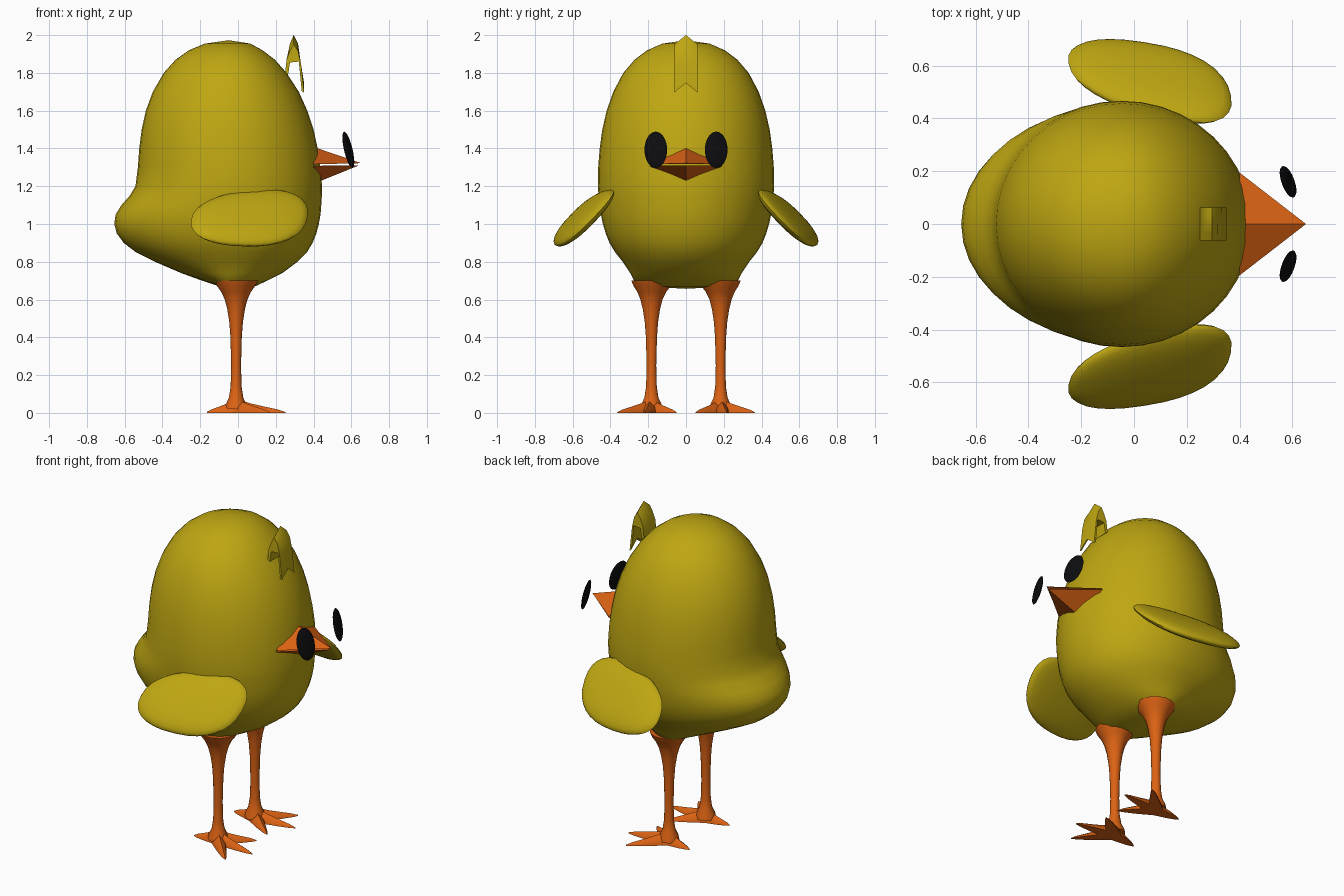
import bpy, bmesh, math
from mathutils import Vector

if "Cube" in bpy.data.objects:
    bpy.data.objects.remove(bpy.data.objects["Cube"])


def material(name, rgb):
    m = bpy.data.materials.new(name)
    m.diffuse_color = (*rgb, 1)
    m.use_nodes = True
    m.node_tree.nodes["Principled BSDF"].inputs["Base Color"].default_value = m.diffuse_color
    return m


YELLOW = material("chick yellow", (0.52, 0.385, 0.006))
ORANGE = material("leg orange", (0.72, 0.125, 0.007))
BLACK = material("eye black", (0.004, 0.004, 0.005))


def finish(name, bm, mat, angle=50):
    """Turn a bmesh into a named object, smooth below the given angle."""
    bmesh.ops.recalc_face_normals(bm, faces=bm.faces)
    mesh = bpy.data.meshes.new(name)
    bm.to_mesh(mesh)
    bm.free()
    mesh.materials.append(mat)
    ob = bpy.data.objects.new(name, mesh)
    bpy.context.collection.objects.link(ob)
    if angle:
        bpy.ops.object.select_all(action='DESELECT')
        ob.select_set(True)
        bpy.context.view_layer.objects.active = ob
        bpy.ops.object.shade_smooth_by_angle(angle=math.radians(angle))
    return ob


def loft(bm, rings, start=None, end=None):
    """Bridge closed rings; close the ends with a pole point or a flat cap."""
    loops = [[bm.verts.new(p) for p in r] for r in rings]
    n = len(loops[0])
    for a, b in zip(loops, loops[1:]):
        for i in range(n):
            j = (i + 1) % n
            bm.faces.new((a[i], a[j], b[j], b[i]))
    for loop, pole in ((loops[0], start), (loops[-1], end)):
        if pole is None:
            bm.faces.new(loop)
        else:
            v = bm.verts.new(pole)
            for i in range(n):
                bm.faces.new((loop[i], loop[(i + 1) % n], v))


def angles(n):
    return [2 * math.pi * i / n for i in range(n)]


def signed_pow(v, e):
    return math.copysign(abs(v) ** e, v)


# Body: height, back x, front x, half width
SECTIONS = [
    (0.67, -0.10, 0.09, 0.23), (0.70, -0.19, 0.155, 0.275),
    (0.74, -0.30, 0.235, 0.295), (0.80, -0.44, 0.315, 0.335),
    (0.85, -0.54, 0.365, 0.375), (0.90, -0.605, 0.395, 0.405),
    (0.95, -0.642, 0.415, 0.425), (1.00, -0.655, 0.428, 0.44),
    (1.05, -0.648, 0.437, 0.45), (1.10, -0.617, 0.441, 0.458),
    (1.15, -0.573, 0.444, 0.463), (1.20, -0.543, 0.445, 0.467),
    (1.30, -0.53, 0.437, 0.465), (1.40, -0.523, 0.422, 0.457),
    (1.50, -0.51, 0.40, 0.443), (1.60, -0.488, 0.367, 0.42),
    (1.70, -0.451, 0.322, 0.385), (1.80, -0.393, 0.257, 0.332),
    (1.87, -0.33, 0.195, 0.272), (1.92, -0.26, 0.13, 0.205),
    (1.955, -0.175, 0.065, 0.125)]
CX = -0.045


def body_ring(z, back, front, half):
    ring = []
    for a in angles(40):
        c = math.cos(a)
        reach = front - CX if c > 0 else CX - back
        ring.append((CX + reach * c, half * math.sin(a), z))
    return ring


bm = bmesh.new()
loft(bm, [body_ring(*s) for s in SECTIONS], (-0.01, 0, 0.657), (-0.05, 0, 1.973))
finish("body", bm, YELLOW, 70)

# Beak: upper and lower halves with a thin gap between them
for name, z_edge, z_ridge in (("upper_beak", 1.316, 1.408), ("lower_beak", 1.308, 1.213)):
    bm = bmesh.new()
    base = [bm.verts.new(p) for p in
            ((0.40, -0.195, z_edge), (0.40, 0.195, z_edge), (0.40, 0, z_ridge))]
    tip = bm.verts.new((0.652 if z_ridge > z_edge else 0.64, 0,
                        1.322 if z_ridge > z_edge else 1.31))
    bm.faces.new(base)
    for i in range(3):
        bm.faces.new((base[i], base[(i + 1) % 3], tip))
    finish(name, bm, ORANGE, 0)

# Head tuft: folded strip, pointed on top, with a notched front end
bm = bmesh.new()
columns = []
for y, apex, shoulder, notch in ((-0.062, 1.95, 1.915, 1.695), (-0.04, 1.968, 1.93, 1.715),
                                 (0, 2.0, 1.955, 1.745), (0.04, 1.968, 1.93, 1.715),
                                 (0.062, 1.95, 1.915, 1.695)):
    columns.append([(x, y, z) for x, z in (
        (0.25, 1.80), (0.257, 1.87), (0.275, shoulder), (0.295, apex),
        (0.318, shoulder), (0.333, 1.85), (0.35, notch), (0.337, notch + 0.01),
        (0.322, 1.86), (0.275, 1.855), (0.265, 1.79))])
loft(bm, columns)
finish("head_tuft", bm, YELLOW, 45)

LEG = [(0.70, 0.115), (0.67, 0.100), (0.64, 0.078), (0.60, 0.060), (0.55, 0.047),
       (0.48, 0.036), (0.40, 0.030), (0.25, 0.026), (0.14, 0.029),
       (0.08, 0.038), (0.045, 0.055), (0.02, 0.06)]
TOES = [(0.25, 0.215), (0.165, 0.362), (0.165, 0.052), (-0.165, 0.20)]
FOOT = Vector((-0.01, 0.185))

for s, side in ((-1, "right"), (1, "left")):
    # Leg: flared tube
    bm = bmesh.new()
    loft(bm, [[(-0.01 + r * math.cos(a), s * (0.183 - 0.1 * max(0, r - 0.06)
               + r * math.sin(a)), z) for a in angles(14)] for z, r in LEG])
    finish(side + "_leg", bm, ORANGE, 60)

    # Foot: four flat-bottomed tapering toes
    bm = bmesh.new()
    for toe in TOES:
        along = Vector(toe) - FOOT
        across = Vector((-along.y, along.x)).normalized()
        rings = []
        for t, w, h in ((0, 0.042, 0.075), (0.3, 0.034, 0.05), (0.6, 0.025, 0.032),
                        (0.85, 0.014, 0.018), (1, 0.003, 0.005)):
            c = FOOT + along * t
            ring = []
            for k, up in ((-1, 0), (-0.85, 0.5), (0, 1), (0.85, 0.5), (1, 0)):
                p = c + across * w * k
                ring.append((p.x, s * p.y, h * up))
            rings.append(ring)
        loft(bm, rings)
    finish(side + "_foot", bm, ORANGE, 50)

    # Wing: flattened rounded paddle sloping outwards and down
    centre = Vector((0.06, s * 0.547, 1.03))
    u = Vector((0.308, s * -0.062, 0.008))
    v = Vector((-0.025, s * 0.150, -0.158))
    n = u.cross(v).normalized() * 0.042
    bm = bmesh.new()
    rings = []
    for i in range(1, 12):
        lat = -math.pi / 2 + math.pi * i / 12
        r = math.cos(lat) ** 0.8
        ring = []
        for a in angles(32):
            pu = r * signed_pow(math.cos(a), 0.85)
            pv = r * signed_pow(math.sin(a), 0.85) * (0.92 + 0.1 * pu)
            ring.append(centre + u * pu + v * pv + n * math.sin(lat))
        rings.append(ring)
    loft(bm, rings, centre - n, centre + n)
    finish(side + "_wing", bm, YELLOW, 60)

    # Eye: thin oval disc tilted back and outwards, set ahead of the face
    centre = Vector((0.584, s * 0.16, 1.393))
    a1 = Vector((-0.019, s * 0.060, 0))
    a2 = Vector((-0.022, 0, 0.096))
    n = a1.cross(a2).normalized() * 0.014
    bm = bmesh.new()
    rings = []
    for i in range(1, 8):
        lat = -math.pi / 2 + math.pi * i / 8
        rings.append([centre + (a1 * math.cos(a) + a2 * math.sin(a)) * math.cos(lat)
                      + n * math.sin(lat) for a in angles(24)])
    loft(bm, rings, centre - n, centre + n)
    finish(side + "_eye", bm, BLACK, 60)
